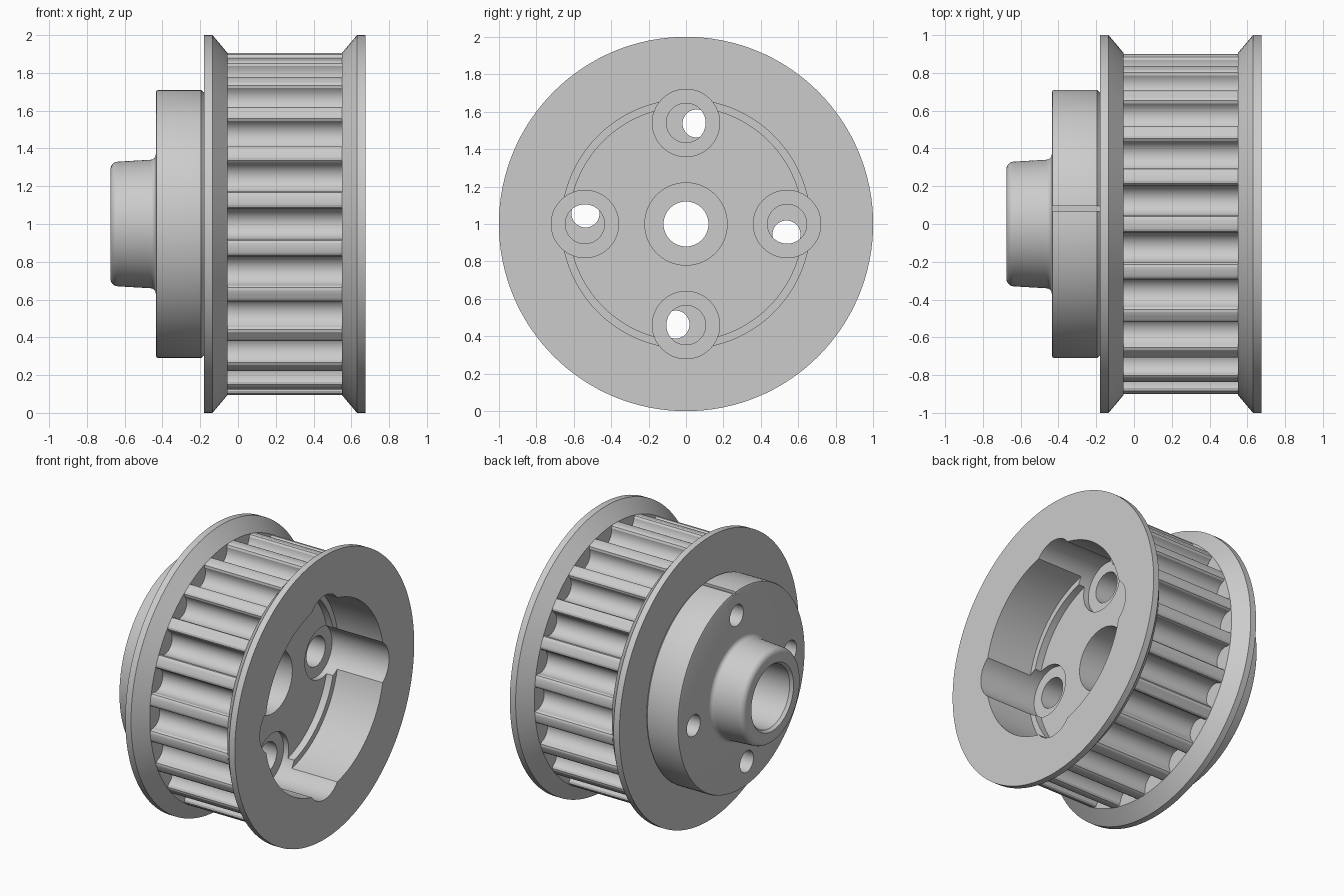
import bpy, bmesh
from math import sin, cos, pi, radians

cube = bpy.data.objects.get("Cube")
if cube:
    bpy.data.objects.remove(cube, do_unlink=True)

metal = bpy.data.materials.new("grey_metal")
metal.use_nodes = True
metal.diffuse_color = (0.6, 0.6, 0.6, 1)
metal.node_tree.nodes["Principled BSDF"].inputs["Base Color"].default_value = (0.6, 0.6, 0.6, 1)

AXIS_Z = 1.0
TEETH = 22
BOLT_RADIUS = 0.54
HUB_TURN = radians(6)


def solid(name, rings):
    """Skin closed rings of points, capping both ends."""
    bm = bmesh.new()
    loops = [[bm.verts.new(p) for p in ring] for ring in rings]
    n = len(loops[0])
    for a, b in zip(loops, loops[1:]):
        for i in range(n):
            j = (i + 1) % n
            bm.faces.new((a[i], a[j], b[j], b[i]))
    bm.faces.new(loops[0])
    bm.faces.new(loops[-1])
    bmesh.ops.recalc_face_normals(bm, faces=bm.faces)
    mesh = bpy.data.meshes.new(name)
    bm.to_mesh(mesh)
    bm.free()
    mesh.materials.append(metal)
    obj = bpy.data.objects.new(name, mesh)
    bpy.context.collection.objects.link(obj)
    return obj


def lathe(name, profile, y=0, z=0, n=128):
    """Turn (x, radius) pairs about an axis parallel to x."""
    return solid(name, [[(x, y + r * cos(2 * pi * i / n), AXIS_Z + z + r * sin(2 * pi * i / n))
                         for i in range(n)] for x, r in profile])


def combine(target, tool, operation="DIFFERENCE"):
    tool.hide_render = True
    mod = target.modifiers.new("combine", "BOOLEAN")
    mod.operation = operation
    mod.solver = "EXACT"
    mod.object = tool
    bpy.context.view_layer.objects.active = target
    bpy.ops.object.modifier_apply(modifier=mod.name)
    bpy.data.objects.remove(tool, do_unlink=True)


def drill(target, x0, x1, r, y=0, z=0, n=128):
    combine(target, lathe("cutter", [(x0, r), (x1, r)], y, z, n))


def bolt_circle(turn=0):
    for k in range(4):
        a = k * pi / 2 + turn
        yield BOLT_RADIUS * sin(a), BOLT_RADIUS * cos(a)


# Toothed rim: round-bottomed grooves with softened tooth corners
half = 0.08
groove = [(-half - 0.022, 0.900), (-half - 0.008, 0.895), (-half, 0.882)]
groove += [(-half * cos(pi * i / 12), 0.875 - half * sin(pi * i / 12)) for i in range(13)]
groove += [(-t, r) for t, r in reversed(groove[:3])]
outline = []
for k in range(TEETH):
    a = 2 * pi * k / TEETH
    for t, r in groove:
        outline.append((-r * cos(a) + t * sin(a), AXIS_Z + r * sin(a) + t * cos(a)))
    a += pi / TEETH
    outline.append((-0.905 * cos(a), AXIS_Z + 0.905 * sin(a)))
pulley = solid("toothed_pulley", [[(x, y, z) for y, z in outline] for x in (-0.15, 0.65)])

# Flanges with sloping inner faces
for profile in ([(-0.18, 1), (-0.135, 1), (-0.055, 0.905)],
                [(0.55, 0.905), (0.63, 1), (0.675, 1)]):
    combine(pulley, lathe("flange", profile), "UNION")

# Stepped recess, bolt pockets and through holes
drill(pulley, 0.32, 0.9, 0.665)
drill(pulley, 0.27, 0.8, 0.625)
drill(pulley, -0.5, 0.7, 0.22, n=64)
for y, z in bolt_circle():
    drill(pulley, 0.23, 0.85, 0.18, y, z, 64)
    drill(pulley, -0.5, 0.5, 0.105, y, z, 48)

# Hub: rounded neck, fillet and mounting disc
neck = [(-0.635 - 0.04 * cos(pi / 2 * i / 6), 0.29 + 0.04 * sin(pi / 2 * i / 6)) for i in range(7)]
fillet = [(-0.465 + 0.03 * sin(pi / 2 * i / 6), 0.37 - 0.03 * cos(pi / 2 * i / 6)) for i in range(7)]
disc = [(-0.435, 0.695), (-0.431, 0.706), (-0.42, 0.71), (-0.195, 0.71), (-0.18, 0.695)]
hub = lathe("hub", neck + fillet + disc)
combine(hub, lathe("cutter", [(-0.70, 0.255), (-0.655, 0.22), (-0.25, 0.22)], n=64))
drill(hub, -0.5, 0.1, 0.12, n=48)
for y, z in bolt_circle(HUB_TURN):
    drill(hub, -0.6, 0.1, 0.075, y, z, 48)

# Alignment slot on the top of the disc
slot = solid("cutter", [[(x, y, z) for y, z in ((0.065, 1.69), (0.095, 1.69), (0.095, 1.8), (0.065, 1.8))]
                        for x in (-0.5, -0.1)])
combine(hub, slot)

for obj in (pulley, hub):
    bpy.ops.object.select_all(action="DESELECT")
    obj.select_set(True)
    bpy.context.view_layer.objects.active = obj
    bpy.ops.object.shade_smooth_by_angle(angle=radians(30))
